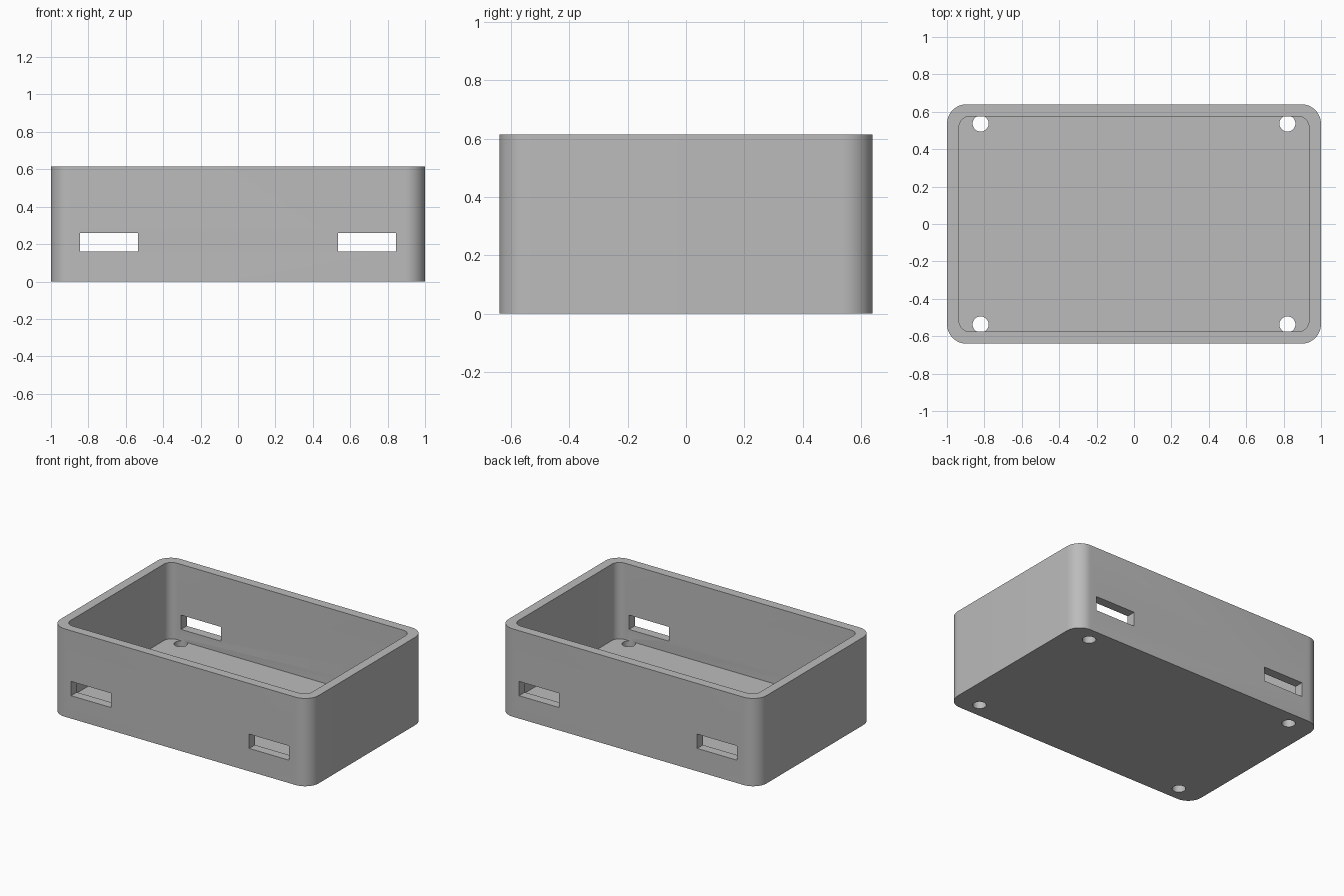
import bpy
import bmesh
import math

default = bpy.data.objects.get("Cube")
if default:
    bpy.data.objects.remove(default, do_unlink=True)

WALL, FLOOR, HEIGHT = 0.064, 0.08, 0.615
HALF_X, HALF_Y = 1.0, 0.64

grey = bpy.data.materials.new("plain grey")
grey.use_nodes = True
colour = (0.5, 0.5, 0.5, 1)
grey.diffuse_color = colour
grey.node_tree.nodes["Principled BSDF"].inputs["Base Color"].default_value = colour


def prism(name, outline, z0, z1):
    """Extrude a flat outline from z0 up to z1."""
    bm = bmesh.new()
    base = bm.faces.new([bm.verts.new((x, y, z0)) for x, y in outline])
    top = bmesh.ops.extrude_face_region(bm, geom=[base])["geom"]
    verts = [v for v in top if isinstance(v, bmesh.types.BMVert)]
    bmesh.ops.translate(bm, verts=verts, vec=(0, 0, z1 - z0))
    bmesh.ops.recalc_face_normals(bm, faces=bm.faces)
    mesh = bpy.data.meshes.new(name)
    bm.to_mesh(mesh)
    bm.free()
    mesh.materials.append(grey)
    obj = bpy.data.objects.new(name, mesh)
    bpy.context.collection.objects.link(obj)
    return obj


def rounded_rect(hx, hy, r, steps=12):
    points = []
    for quarter, (sx, sy) in enumerate([(1, 1), (-1, 1), (-1, -1), (1, -1)]):
        for i in range(steps + 1):
            a = math.pi / 2 * (quarter + i / steps)
            points.append((sx * (hx - r) + r * math.cos(a),
                           sy * (hy - r) + r * math.sin(a)))
    return points


def circle(cx, cy, r, sides=32):
    turn = 2 * math.pi / sides
    return [(cx + r * math.cos(i * turn), cy + r * math.sin(i * turn))
            for i in range(sides)]


def rectangle(x0, x1, y0, y1):
    return [(x0, y0), (x1, y0), (x1, y1), (x0, y1)]


# Rounded outer block that becomes the open tray
tray = prism("enclosure_tray", rounded_rect(HALF_X, HALF_Y, 0.105), 0, HEIGHT)

# Inner cavity
cutters = [prism("cavity_cutter",
                 rounded_rect(HALF_X - WALL, HALF_Y - WALL, 0.06), FLOOR, HEIGHT + 0.1)]

for side in (-1, 1):
    # Slots through the front and back walls
    x0, x1 = sorted((side * 0.535, side * 0.845))
    cutters.append(prism("slot_cutter", rectangle(x0, x1, -0.8, 0.8), 0.16, 0.26))
    # Screw holes through the floor, just nicking the wall
    for end in (-1, 1):
        cutters.append(prism("screw_hole_cutter",
                             circle(side * 0.82, end * 0.537, 0.043), -0.1, 0.1))

for cutter in cutters:
    cutter.hide_render = True
    cutter.hide_set(True)
    cut = tray.modifiers.new(cutter.name, "BOOLEAN")
    cut.operation = "DIFFERENCE"
    cut.solver = "EXACT"
    cut.object = cutter

# Bake the cuts, then smooth the rounded corners and keep edges sharp
bpy.ops.object.select_all(action="DESELECT")
bpy.context.view_layer.objects.active = tray
tray.select_set(True)
for cut in list(tray.modifiers):
    bpy.ops.object.modifier_apply(modifier=cut.name)
for cutter in cutters:
    bpy.data.objects.remove(cutter, do_unlink=True)
bpy.ops.object.shade_smooth_by_angle(angle=math.radians(30))
